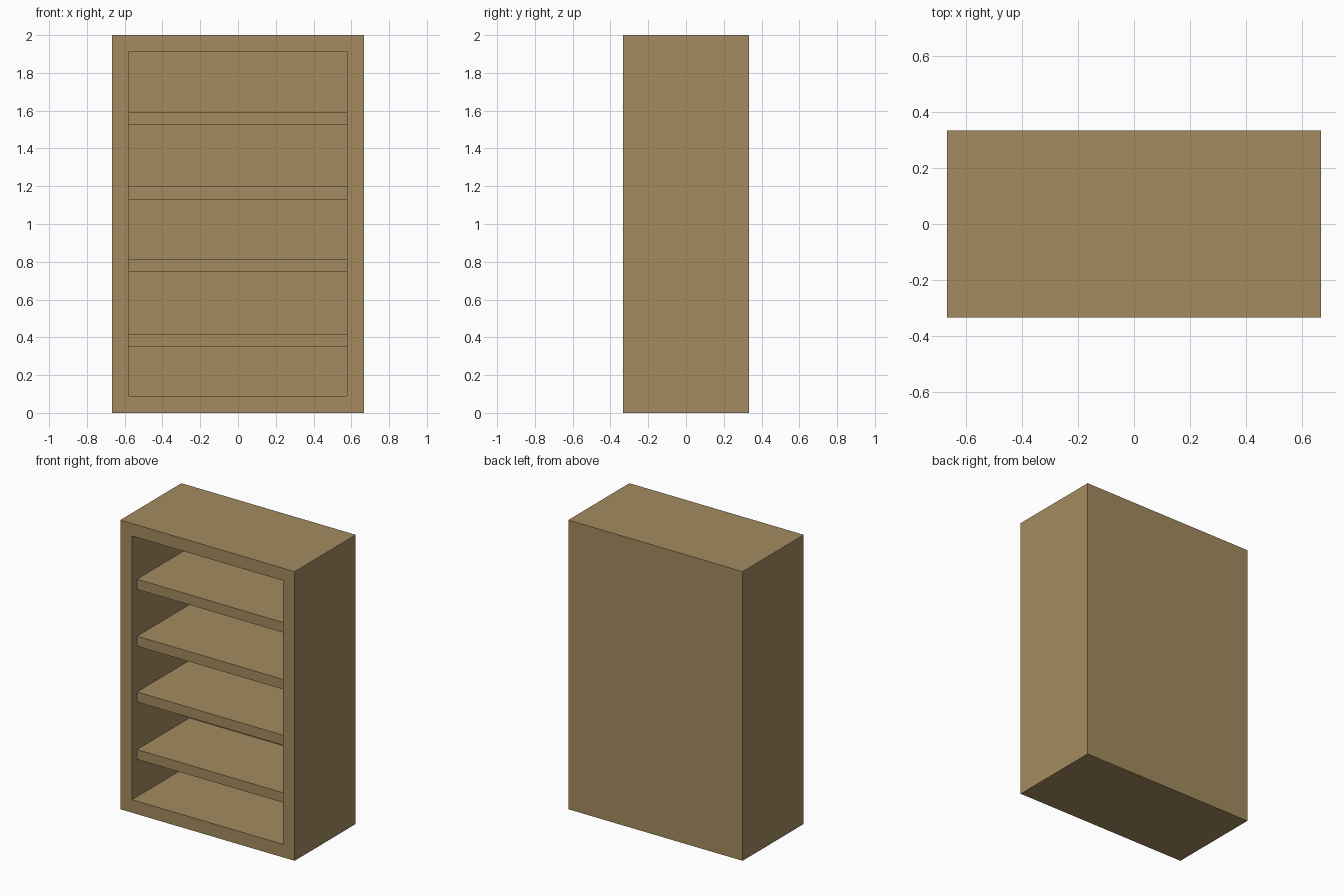
import bpy, bmesh
from mathutils import Matrix, Vector

if "Cube" in bpy.data.objects:
    bpy.data.objects.remove(bpy.data.objects["Cube"])

W, D, H = 1.334, 0.667, 2.0      # outer size
WALL = 0.09                      # frame thickness
BACK_Y = 0.292                   # inner face of back panel
SHELF_Y = -0.279                 # recessed shelf fronts
SHELVES = [(0.348, 0.416), (0.745, 0.814), (1.131, 1.20), (1.524, 1.594)]

wood = bpy.data.materials.new("tan wood")
wood.diffuse_color = (0.37, 0.26, 0.115, 1)
wood.use_nodes = True
wood.node_tree.nodes["Principled BSDF"].inputs["Base Color"].default_value = wood.diffuse_color


def box(bm, lo, hi):
    lo, hi = Vector(lo), Vector(hi)
    m = Matrix.Translation((lo + hi) / 2) @ Matrix.Diagonal((*(hi - lo), 1))
    bmesh.ops.create_cube(bm, size=1, matrix=m)


def finish(bm, name):
    bmesh.ops.recalc_face_normals(bm, faces=bm.faces)
    me = bpy.data.meshes.new(name)
    bm.to_mesh(me)
    bm.free()
    me.materials.append(wood)
    ob = bpy.data.objects.new(name, me)
    bpy.context.collection.objects.link(ob)


# Cabinet shell: box with its front face inset and pushed back
bm = bmesh.new()
box(bm, (-W / 2, -D / 2, 0), (W / 2, D / 2, H))
bm.normal_update()
front = min(bm.faces, key=lambda f: f.calc_center_median().y)
bmesh.ops.inset_region(bm, faces=[front], thickness=WALL, use_even_offset=True)
# top rail is slightly thinner than the others
for v in front.verts:
    if v.co.z > 1:
        v.co.z = 1.914
ext = bmesh.ops.extrude_discrete_faces(bm, faces=[front])
for v in ext["faces"][0].verts:
    v.co.y = BACK_Y
finish(bm, "cabinet_shell")

# Shelves, fitted between the side walls
for i, (z0, z1) in enumerate(SHELVES):
    bm = bmesh.new()
    box(bm, (-W / 2 + WALL, SHELF_Y, z0), (W / 2 - WALL, BACK_Y, z1))
    finish(bm, f"shelf_{i + 1}")
